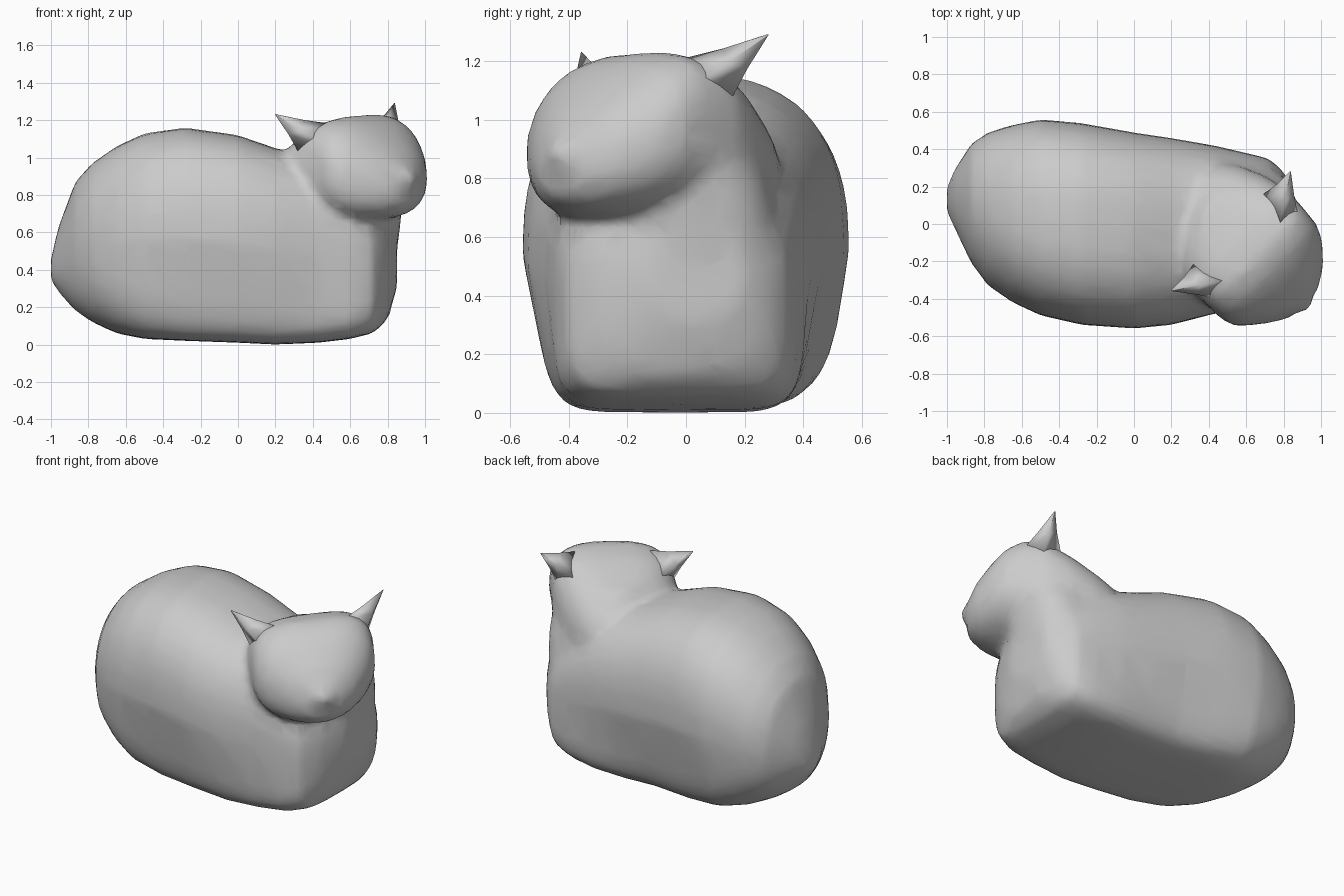
import bpy, bmesh, math
from mathutils import Vector, Matrix

cube = bpy.data.objects.get("Cube")
if cube:
    bpy.data.objects.remove(cube, do_unlink=True)

GREY = (0.6, 0.6, 0.6, 1.0)
grey = bpy.data.materials.new("plain grey")
grey.use_nodes = True
grey.diffuse_color = GREY
grey.node_tree.nodes["Principled BSDF"].inputs["Base Color"].default_value = GREY

HEAD = Vector((0.66, -0.18, 0))
R = math.sqrt(0.5)
HEAD_FORWARD = Vector((R, -R, 0))
HEAD_SIDE = Vector((R, R, 0))
ROLL = 0.067


def head_point(forward, side, z):
    """Point in the turned, slightly rolled head."""
    return HEAD + HEAD_FORWARD * forward + HEAD_SIDE * side + Vector((0, 0, z + ROLL * side))


def body_point(x, y, z):
    return Vector((x, y, z))


def neck_point(z, x, y):
    return Vector((x, y, z))


def skin(bm, rings):
    """Join closed rings of points and cap both ends."""
    rings = [[bm.verts.new(p) for p in ring] for ring in rings]
    n = len(rings[0])
    for a, b in zip(rings, rings[1:]):
        for i in range(n):
            j = (i + 1) % n
            bm.faces.new((a[i], a[j], b[j], b[i]))
    bm.faces.new(rings[0])
    bm.faces.new(rings[-1])


def loft(bm, sections, place, middle, n=36):
    """Sections: station, side range, height range, upper and lower squareness, taper."""
    rings = []
    for s, s0, s1, z0, z1, upper, lower, taper in sections:
        zc = z0 + (z1 - z0) * middle
        ring = []
        for i in range(n):
            a = math.tau * i / n
            c, d = math.cos(a), math.sin(a)
            power = 2 / (upper if d > 0 else lower)
            rise = abs(d) ** power
            narrow = 1 if d > 0 else 1 - taper * rise
            side = (s0 + s1) / 2 + math.copysign(abs(c) ** power, c) * narrow * (s1 - s0) / 2
            height = rise * ((z1 - zc) if d > 0 else (z0 - zc))
            ring.append(place(s, side, zc + height))
        rings.append(ring)
    skin(bm, rings)


def ellipsoid(bm, centre, radii):
    matrix = Matrix.Translation(centre) @ Matrix.Diagonal((*radii, 1))
    bmesh.ops.create_icosphere(bm, subdivisions=3, radius=1, matrix=matrix)


def finish(bm, name):
    bmesh.ops.recalc_face_normals(bm, faces=bm.faces)
    for face in bm.faces:
        face.smooth = True
    mesh = bpy.data.meshes.new(name)
    bm.to_mesh(mesh)
    bm.free()
    mesh.materials.append(grey)
    obj = bpy.data.objects.new(name, mesh)
    bpy.context.collection.objects.link(obj)
    return obj


# Loaf-shaped trunk, from rump to chest
bm = bmesh.new()
loft(bm, [
    (-1.0, 0.06, 0.20, 0.34, 0.46, 2, 2, 0),
    (-0.96, -0.02, 0.29, 0.28, 0.63, 2, 2, 0),
    (-0.87, -0.21, 0.43, 0.18, 0.87, 2.1, 2.3, 0),
    (-0.78, -0.33, 0.49, 0.12, 0.97, 2.2, 2.8, 0.05),
    (-0.65, -0.42, 0.53, 0.06, 1.06, 2.4, 3.5, 0.1),
    (-0.50, -0.49, 0.56, 0.03, 1.13, 2.5, 5, 0.15),
    (-0.28, -0.54, 0.54, 0.02, 1.16, 2.6, 7, 0.2),
    (0.0, -0.56, 0.49, 0.01, 1.12, 2.6, 7, 0.2),
    (0.20, -0.54, 0.46, 0.0, 1.05, 2.6, 7, 0.16),
    (0.43, -0.48, 0.42, 0.01, 0.98, 2.6, 7, 0.07),
    (0.60, -0.45, 0.38, 0.03, 0.88, 2.6, 6, 0),
    (0.72, -0.41, 0.35, 0.06, 0.78, 2.5, 5, 0),
    (0.79, -0.30, 0.29, 0.12, 0.72, 2.3, 3, 0),
    (0.85, -0.12, 0.20, 0.30, 0.66, 2, 2, 0),
], body_point, 0.48)

# Neck filling the back of the head down to the chest
loft(bm, [
    (0.30, 0.32, 0.78, -0.22, 0.33, 2.5, 2.5, 0),
    (0.50, 0.30, 0.85, -0.25, 0.33, 2.5, 2.5, 0),
    (0.65, 0.28, 0.87, -0.25, 0.32, 2.5, 2.5, 0),
    (0.78, 0.27, 0.88, -0.25, 0.29, 2.5, 2.5, 0),
    (0.95, 0.28, 0.88, -0.25, 0.21, 2.5, 2.5, 0),
    (1.10, 0.34, 0.85, -0.25, 0.16, 2.5, 2.5, 0),
], neck_point, 0.5)

# Head and nape, turned toward the front left
loft(bm, [
    (-0.50, -0.24, 0.22, 0.50, 0.98, 2.5, 2.3, 0),
    (-0.42, -0.31, 0.28, 0.46, 1.04, 2.6, 2.3, 0),
    (-0.28, -0.35, 0.34, 0.48, 1.13, 3, 2.3, 0),
    (-0.14, -0.37, 0.37, 0.58, 1.20, 3.4, 2.3, 0),
    (0.0, -0.37, 0.36, 0.64, 1.23, 3.2, 2.3, 0),
    (0.10, -0.37, 0.35, 0.66, 1.20, 2.7, 2.3, 0),
    (0.18, -0.34, 0.31, 0.67, 1.14, 2.4, 2.3, 0),
    (0.28, -0.22, 0.22, 0.69, 1.04, 2.2, 2.2, 0),
    (0.35, -0.11, 0.11, 0.74, 0.93, 2, 2, 0),
], head_point, 0.5)

# Nose and tucked forelegs
ellipsoid(bm, head_point(0.32, 0, 0.88), (0.07, 0.07, 0.07))
ellipsoid(bm, (0.54, -0.28, 0.26), (0.24, 0.17, 0.23))
ellipsoid(bm, (0.65, 0.07, 0.23), (0.18, 0.17, 0.17))

# Fuse into one soft low-poly skin
body = finish(bm, "body_and_head")
remesh = body.modifiers.new("fuse", 'REMESH')
remesh.mode = 'VOXEL'
remesh.voxel_size = 0.027
remesh.use_smooth_shade = True
smooth = body.modifiers.new("soften", 'SMOOTH')
smooth.factor = 0.5
smooth.iterations = 7
decimate = body.modifiers.new("simplify", 'DECIMATE')
decimate.ratio = 0.14

# Pointed ears, flared outward and back
BASE = [Vector(p) for p in ((-0.02, 0.18, 1.19), (0.03, 0.29, 1.08),
                            (-0.12, 0.34, 1.03), (-0.22, 0.25, 1.10))]
TIP = Vector((-0.2, 0.45, 1.26))
for name, sign in (("left_ear", 1), ("right_ear", -1)):
    bm = bmesh.new()
    middle = sum(BASE, Vector()) / len(BASE)
    rings = []
    for t, size in ((0, 1), (0.5, 0.46), (1, 0.02)):
        centre = middle.lerp(TIP, t)
        points = [centre + (p - middle) * size for p in BASE]
        rings.append([head_point(p.x, p.y * sign, p.z) for p in points])
    skin(bm, rings)
    finish(bm, name)
